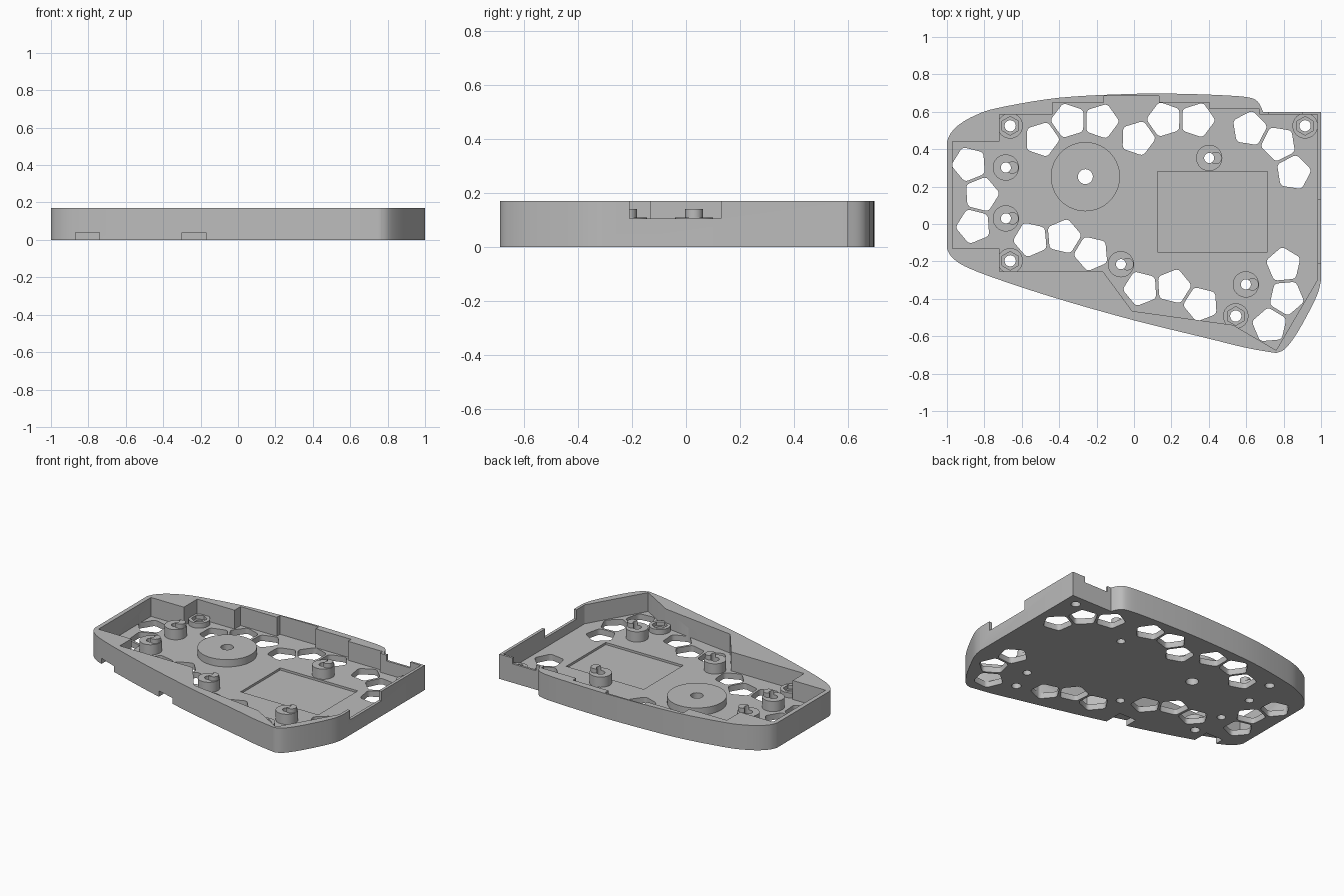
import bpy, bmesh
from math import sin, cos, pi, radians
from mathutils import Vector

if "Cube" in bpy.data.objects:
    bpy.data.objects.remove(bpy.data.objects["Cube"], do_unlink=True)

HEIGHT, FLOOR = 0.17, 0.04

grey = bpy.data.materials.new("plain grey")
grey.use_nodes = True
grey.diffuse_color = (0.5, 0.5, 0.5, 1)
grey.node_tree.nodes["Principled BSDF"].inputs["Base Color"].default_value = (0.5, 0.5, 0.5, 1)


def smooth_path(points, steps=5):
    """Catmull-Rom curve through the points, ends included."""
    p = [Vector(q) for q in points]
    p = [p[0]] + p + [p[-1]]
    out = []
    for a, b, c, d in zip(p, p[1:], p[2:], p[3:]):
        for i in range(steps):
            t = i / steps
            out.append(0.5 * (2 * b + (c - a) * t + (2 * a - 5 * b + 4 * c - d) * t ** 2
                              + (3 * b - a - 3 * c + d) * t ** 3))
    return out + [p[-1]]


def ring(x, y, r, sides=32, turn=0.0):
    return [(x + r * cos(turn + 2 * pi * i / sides), y + r * sin(turn + 2 * pi * i / sides))
            for i in range(sides)]


def rect(x0, x1, y0, y1):
    return [(x0, y0), (x1, y0), (x1, y1), (x0, y1)]


def prism(name, loops, z0, z1, rounding=0.0):
    """Extrude one or more flat outlines into a single object."""
    bm = bmesh.new()
    for loop in loops:
        low = [bm.verts.new((p[0], p[1], z0)) for p in loop]
        high = [bm.verts.new((p[0], p[1], z1)) for p in loop]
        bm.faces.new(low)
        bm.faces.new(high)
        for i in range(len(loop)):
            j = (i + 1) % len(loop)
            bm.faces.new((low[i], low[j], high[j], high[i]))
    if rounding:
        upright = [e for e in bm.edges if abs(e.verts[0].co.z - e.verts[1].co.z) > 0.001]
        bmesh.ops.bevel(bm, geom=upright, offset=rounding, segments=3,
                        profile=0.5, affect='EDGES')
    bmesh.ops.recalc_face_normals(bm, faces=bm.faces[:])
    mesh = bpy.data.meshes.new(name)
    bm.to_mesh(mesh)
    bm.free()
    mesh.materials.append(grey)
    obj = bpy.data.objects.new(name, mesh)
    bpy.context.collection.objects.link(obj)
    return obj


def activate(obj):
    bpy.ops.object.select_all(action='DESELECT')
    obj.select_set(True)
    bpy.context.view_layer.objects.active = obj


def cut(target, cutter, operation='DIFFERENCE'):
    cutter.hide_render = True
    activate(target)
    mod = target.modifiers.new("cut", 'BOOLEAN')
    mod.operation, mod.solver, mod.object = operation, 'EXACT', cutter
    bpy.ops.object.modifier_apply(modifier=mod.name)
    bpy.data.objects.remove(cutter, do_unlink=True)


# Outer shell outline
back = smooth_path([(-1, 0.44), (-0.98, 0.485), (-0.93, 0.535), (-0.85, 0.58), (-0.73, 0.62),
                    (-0.4, 0.675), (0, 0.696), (0.25, 0.696), (0.5, 0.687), (0.62, 0.675),
                    (0.665, 0.65), (0.69, 0.6)])
nose = smooth_path([(1, -0.3), (0.975, -0.39), (0.88, -0.57), (0.81, -0.665), (0.76, -0.69)])
front = smooth_path([(0.76, -0.69), (0.6, -0.662), (0.4, -0.613), (0, -0.515), (-0.4, -0.402),
                     (-0.7, -0.305), (-0.85, -0.25), (-0.93, -0.212), (-0.98, -0.17), (-1, -0.13)])
tray = prism("tray", [back + [(1, 0.6)] + nose + front[1:]], 0, HEIGHT)

# Stepped inner cavity
cavity = [(-0.97, 0.44), (-0.72, 0.44), (-0.72, 0.585), (-0.435, 0.585), (-0.435, 0.65),
          (-0.16, 0.65), (-0.16, 0.685), (0.135, 0.685), (0.135, 0.65), (0.405, 0.65),
          (0.405, 0.615), (0.67, 0.615), (0.67, 0.585), (0.98, 0.585), (0.98, -0.3),
          (0.76, -0.675), (0.53, -0.54), (-0.01, -0.465), (-0.165, -0.255), (-0.72, -0.255),
          (-0.72, -0.13), (-0.97, -0.13)]
cut(tray, prism("cavity_cutter", [cavity], FLOOR, 0.3))

# Port openings in the side and back walls
cut(tray, prism("side_port_cutter", [rect(0.95, 1.1, -0.21, 0.13)], 0.105, 0.3))
cut(tray, prism("back_port_cutter", [rect(0.72, 0.9, 0.57, 0.7)], 0.13, 0.3))

# Low slots under the front wall
cut(tray, prism("front_slot_cutter", [rect(-0.87, -0.74, -0.5, -0.18),
                                      rect(-0.30, -0.17, -0.6, -0.34)], -0.1, 0.04))

# Shallow rectangular pocket in the floor
cut(tray, prism("pocket_cutter", [rect(0.125, 0.715, -0.15, 0.28)], 0.025, 0.1))

# Vent holes: trios of pentagons sharing parallel edges
trios = [(-0.815, 0.158, -68), (-0.35, 0.553, 35), (0.163, 0.559, 35), (0.773, 0.43, -27),
         (-0.377, -0.067, 5), (0.211, -0.334, 3.5), (0.815, -0.393, -85)]
STEP, vents = 0.175, []
for x, y, deg in trios:
    a, b = radians(deg), radians(deg - 36)
    vents += [ring(x, y, 0.098, 5, a),
              ring(x - STEP * cos(a), y - STEP * sin(a), 0.098, 5, a + pi),
              ring(x + STEP * cos(b), y + STEP * sin(b), 0.098, 5, b)]
    # the last pentagon points back toward the middle one's shared edge
    vents[-1] = ring(x + STEP * cos(b), y + STEP * sin(b), 0.098, 5, b)
cut(tray, prism("vent_cutter", vents, -0.1, 0.1, rounding=0.018))

# Screw holes through the floor
posts = [(-0.685, 0.302), (-0.685, 0.03), (0.402, 0.353), (-0.07, -0.215), (0.598, -0.323)]
bosses = [(-0.662, 0.525), (-0.662, -0.197), (0.915, 0.525), (0.544, -0.492)]
hub = (-0.26, 0.253)
holes = ([ring(x, y, 0.027) for x, y in posts] + [ring(x, y, 0.03) for x, y in bosses]
         + [ring(*hub, 0.04)])
cut(tray, prism("hole_cutter", holes, -0.1, 0.1))

# Standoffs with an offset locating peg
for i, (x, y) in enumerate(posts, 1):
    post = prism(f"standoff_{i}", [ring(x, y, 0.07)], FLOOR - 0.002, 0.11)
    cut(post, prism("peg", [ring(x + 0.035, y, 0.033)], 0.08, 0.14), 'UNION')
    cut(post, prism("post_hole_cutter", [ring(x, y, 0.027)], 0, 0.3))

# Low screw bosses with hexagonal nut pockets
for i, (x, y) in enumerate(bosses, 1):
    boss = prism(f"nut_boss_{i}", [ring(x, y, 0.068)], FLOOR - 0.002, 0.075)
    cut(boss, prism("nut_cutter", [ring(x, y, 0.05, 6, pi / 6)], 0.05, 0.3))
    cut(boss, prism("boss_hole_cutter", [ring(x, y, 0.03)], 0, 0.3))

# Round raised hub
disc = prism("hub_disc", [ring(*hub, 0.185, 64)], FLOOR - 0.002, 0.09)
cut(disc, prism("hub_hole_cutter", [ring(*hub, 0.04)], 0, 0.3))

for obj in [o for o in bpy.context.collection.objects if o.type == 'MESH']:
    activate(obj)
    bpy.ops.object.shade_smooth_by_angle(angle=radians(30))
